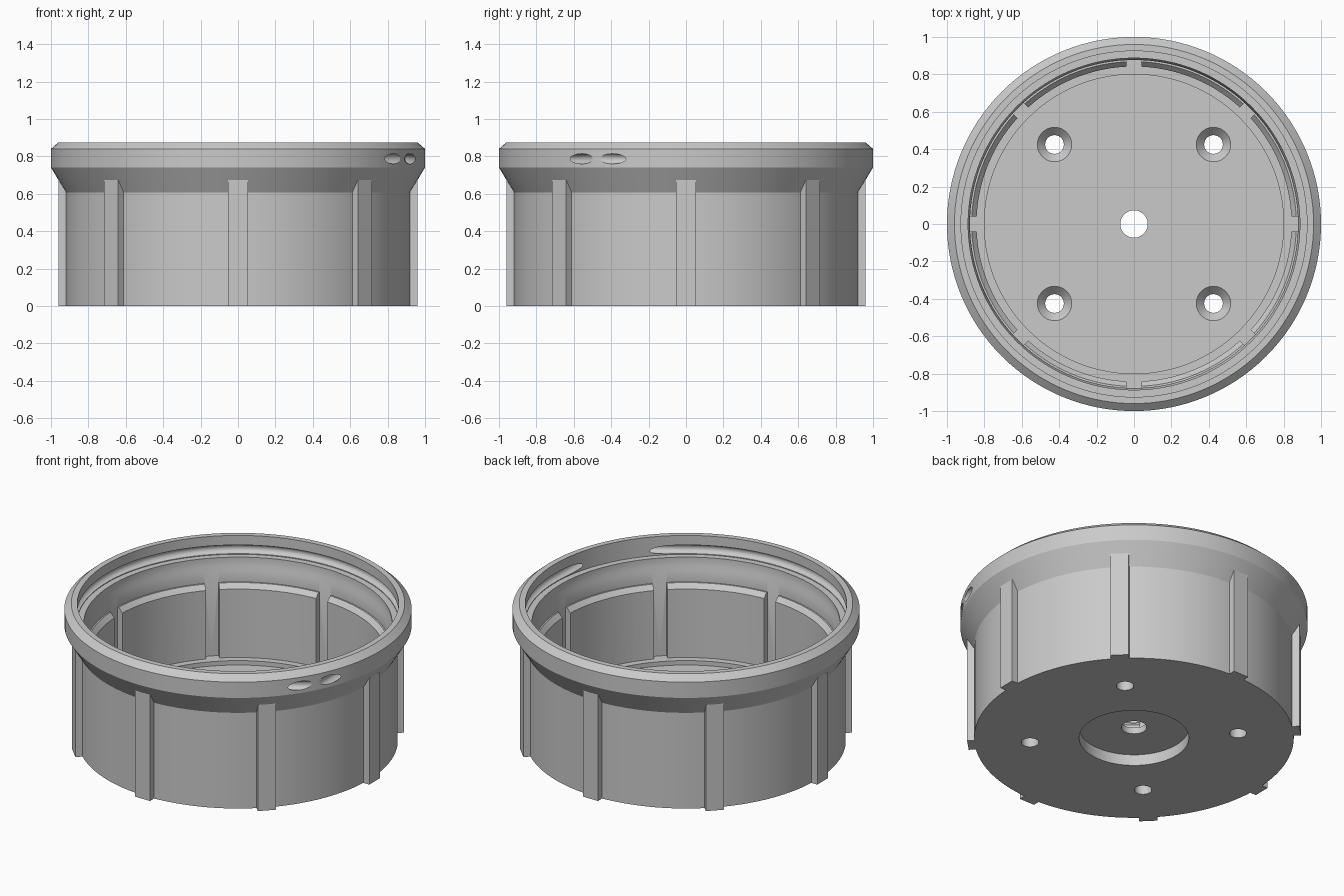
import bpy, bmesh, math
from mathutils import Vector

if "Cube" in bpy.data.objects:
    bpy.data.objects.remove(bpy.data.objects["Cube"])

SEG = 128

grey = bpy.data.materials.new("plain grey")
grey.diffuse_color = (0.59, 0.59, 0.59, 1)
grey.use_nodes = True
grey.node_tree.nodes["Principled BSDF"].inputs["Base Color"].default_value = grey.diffuse_color


def make_object(name, bm):
    bmesh.ops.remove_doubles(bm, verts=bm.verts, dist=1e-5)
    bmesh.ops.recalc_face_normals(bm, faces=bm.faces)
    mesh = bpy.data.meshes.new(name)
    bm.to_mesh(mesh)
    bm.free()
    mesh.materials.append(grey)
    obj = bpy.data.objects.new(name, mesh)
    bpy.context.collection.objects.link(obj)
    return obj


def skin(bm, rings, closed):
    """Join equal rings of vertices; cap the ends unless closed."""
    n, m = len(rings), len(rings[0])
    for i in range(n if closed else n - 1):
        a, b = rings[i], rings[(i + 1) % n]
        for j in range(m):
            k = (j + 1) % m
            bm.faces.new((a[j], a[k], b[k], b[j]))
    if not closed:
        bm.faces.new(rings[0])
        bm.faces.new(rings[-1])


def sweep_profile(bm, profile, start, end, steps):
    """Sweep a closed (r, z) profile around z between two angles in degrees."""
    full = abs(end - start) >= 360
    rings = []
    for i in range(steps if full else steps + 1):
        a = math.radians(start + (end - start) * i / steps)
        rings.append([bm.verts.new((r * math.cos(a), r * math.sin(a), z)) for r, z in profile])
    skin(bm, rings, full)


def lathe_solid(name, profile, x=0, y=0, segments=32):
    """Solid of revolution from an open (r, z) profile, capped at both ends."""
    bm = bmesh.new()
    rings = [[bm.verts.new((x + r * math.cos(math.tau * i / segments),
                            y + r * math.sin(math.tau * i / segments), z))
              for i in range(segments)] for r, z in profile]
    skin(bm, rings, False)
    return make_object(name, bm)


def combine(target, tool, operation='DIFFERENCE'):
    mod = target.modifiers.new("combine", 'BOOLEAN')
    mod.operation, mod.solver, mod.object = operation, 'EXACT', tool
    bpy.context.view_layer.objects.active = target
    bpy.ops.object.modifier_apply(modifier=mod.name)
    bpy.data.objects.remove(tool)


def tangent(a):
    return Vector((-math.sin(a), math.cos(a), 0))


def radial(a):
    return Vector((math.cos(a), math.sin(a), 0))


# Cup body: floor, wall, flared collar and stepped bore
FLOOR, LEDGE, BORE = 0.11, 0.138, 0.877
bm = bmesh.new()
sweep_profile(bm, [
    (0.073, 0), (0.92, 0), (0.92, 0.608), (1.0, 0.74), (1.0, 0.84), (0.96, 0.875),
    (0.925, 0.875), (0.925, 0.755), (0.887, 0.755), (0.887, 0.70), (BORE, 0.675),
    (BORE, LEDGE), (0.80, LEDGE), (0.80, FLOOR), (0.073, FLOOR)], 0, 360, SEG)
body = make_object("cup_body", bm)

# Inner wall pads with bevelled tops, separated by slots
bm = bmesh.new()
pad = [(0.89, LEDGE - 0.015), (0.842, LEDGE - 0.015), (0.842, 0.573),
       (0.868, 0.602), (0.89, 0.602)]
for i in range(8):
    sweep_profile(bm, pad, i * 45 + 2.7, i * 45 + 42.3, 14)
combine(body, make_object("inner_pads", bm), 'UNION')

# Outer grip ribs
bm = bmesh.new()
for i in range(8):
    a = math.radians(45 * i)
    rings = []
    for z in (0, 0.675):
        rings.append([bm.verts.new(radial(a) * d + tangent(a) * w + Vector((0, 0, z)))
                      for d, w in ((0.9, -0.053), (0.96, -0.053), (0.96, 0.053), (0.9, 0.053))])
    skin(bm, rings, False)
combine(body, make_object("grip_ribs", bm), 'UNION')

# Round recess under the floor
combine(body, lathe_solid("recess_cutter", [(0.316, -0.1), (0.316, 0.07)], segments=64))

# Countersunk screw holes
for sx in (-1, 1):
    for sy in (-1, 1):
        combine(body, lathe_solid("screw_cutter",
                                  [(0.05, -0.1), (0.05, 0.065), (0.092, FLOOR), (0.092, 0.2)],
                                  sx * 0.425, sy * 0.425))

# Wire channel round the bore, leaving through two tangential holes
R, r, Z = 0.925, 0.0275, 0.787
first, last = math.radians(-1), math.radians(304)
path = [(radial(first) * R - tangent(first) * 0.45, radial(first))]
for i in range(111):
    a = first + (last - first) * i / 110
    path.append((radial(a) * R, radial(a)))
path.append((radial(last) * R + tangent(last) * 0.45, radial(last)))
bm = bmesh.new()
rings = []
for p, n in path:
    rings.append([bm.verts.new(p + n * r * math.cos(math.tau * k / 16)
                               + Vector((0, 0, Z + r * math.sin(math.tau * k / 16))))
                  for k in range(16)])
skin(bm, rings, False)
combine(body, make_object("channel_cutter", bm))

# Smooth the round walls, keep the edges crisp
bpy.ops.object.select_all(action='DESELECT')
body.select_set(True)
bpy.context.view_layer.objects.active = body
bpy.ops.object.shade_smooth_by_angle(angle=math.radians(25))
